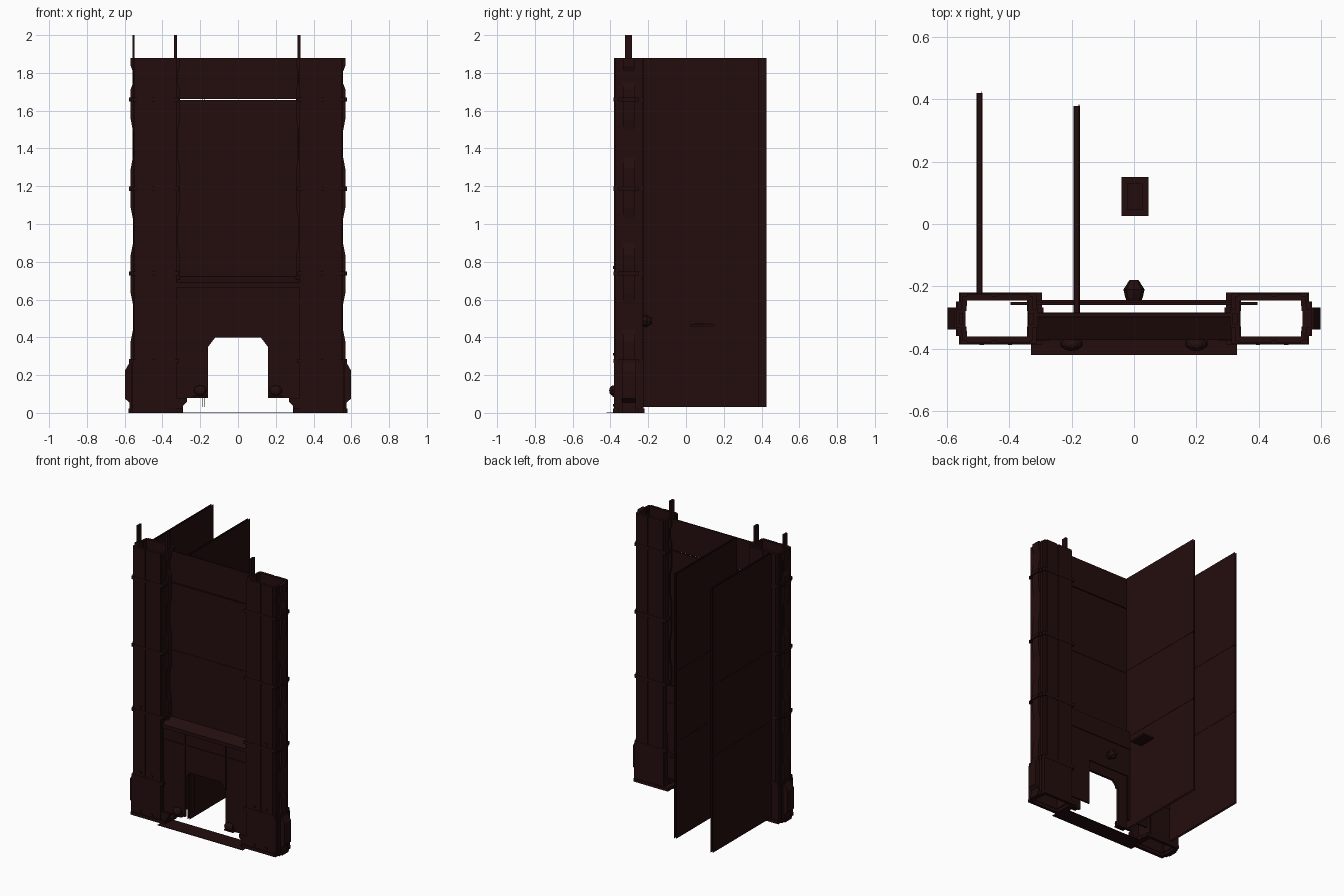
import bpy, bmesh, math

if "Cube" in bpy.data.objects:
    bpy.data.objects.remove(bpy.data.objects["Cube"])

mat = bpy.data.materials.new("dark_oxblood_metal")
mat.diffuse_color = (0.0175, 0.0042, 0.0042, 1)
mat.use_nodes = True
mat.node_tree.nodes["Principled BSDF"].inputs["Base Color"].default_value = mat.diffuse_color


def finish(name, bm, fix=True):
    if fix:
        bmesh.ops.recalc_face_normals(bm, faces=bm.faces[:])
    me = bpy.data.meshes.new(name)
    bm.to_mesh(me)
    bm.free()
    me.materials.append(mat)
    ob = bpy.data.objects.new(name, me)
    bpy.context.scene.collection.objects.link(ob)
    return ob


def box(name, x, y, z):
    bm = bmesh.new()
    bmesh.ops.create_cube(bm, size=1)
    for v in bm.verts:
        v.co = [r[0] + (c + 0.5) * (r[1] - r[0]) for c, r in zip(v.co, (x, y, z))]
    return finish(name, bm)


def prism(name, pts, y0, y1):
    """Extrude an xz profile along y."""
    bm = bmesh.new()
    f = bm.faces.new([bm.verts.new((x, y0, z)) for x, z in pts])
    r = bmesh.ops.extrude_face_region(bm, geom=[f])
    for v in r["geom"]:
        if isinstance(v, bmesh.types.BMVert):
            v.co.y = y1
    return finish(name, bm)


def ring(name, outer, inner, z0, z1):
    """Open tube between an outer and an inner xy outline."""
    bm = bmesh.new()
    loops = [[bm.verts.new((x, y, z)) for x, y in pts]
             for pts, z in ((outer, z0), (outer, z1), (inner, z1), (inner, z0))]
    n = len(outer)
    for a in range(4):
        A, B = loops[a], loops[(a + 1) % 4]
        for i in range(n):
            j = (i + 1) % n
            bm.faces.new((A[i], A[j], B[j], B[i]))
    return finish(name, bm)


YC = -0.303  # centre line of the pillars


def outline(s, x0, x1, hy, step, nose, nw):
    """Rectangle with a stepped nose on the outer and inner side."""
    half = [(x0, -hy), (x1, -hy), (x1, -nw - step), (x1 + nose, -nw - step)]
    half += [(x1 + nose, -nw), (x1 + nose * 2, -nw)]
    pts = half + [(x, -y) for x, y in reversed(half)]
    pts += [(x0, nw), (x0 - nose / 2, nw), (x0 - nose / 2, -nw), (x0, -nw)]
    return [(s * x, YC + y) for x, y in pts]


bands = [0.275, 0.738, 1.187, 1.66]
for s, side in ((-1, "left"), (1, "right")):
    # hollow pillar shaft
    ring(side + "_pillar", outline(s, 0.325, 0.55, 0.072, 0.02, 0.003, 0.03),
         outline(s, 0.34, 0.535, 0.058, 0.015, 0.002, 0.025), 0.02, 1.88)
    # bands and base plinth
    for i, z in enumerate(bands):
        ring(f"{side}_band_{i}", outline(s, 0.312, 0.556, 0.080, 0.02, 0.010, 0.035),
             outline(s, 0.335, 0.54, 0.062, 0.015, 0.002, 0.025), z - 0.011, z + 0.011)
    ring(side + "_base_plate", outline(s, 0.295, 0.56, 0.083, 0.02, 0.010, 0.035),
         outline(s, 0.335, 0.54, 0.062, 0.015, 0.002, 0.025), 0, 0.022)
    ring(side + "_base_collar", outline(s, 0.332, 0.56, 0.078, 0.02, 0.004, 0.035),
         outline(s, 0.342, 0.535, 0.062, 0.015, 0.002, 0.025), 0.022, 0.265)
    # chamfered outer buttress and inner foot
    prism(side + "_buttress", [(s * x, z) for x, z in
          [(0.55, 0.022), (0.575, 0.022), (0.575, 0.055), (0.598, 0.075),
           (0.598, 0.225), (0.575, 0.265), (0.55, 0.265)]], YC - 0.035, YC + 0.035)
    prism(side + "_foot", [(s * x, z) for x, z in
          [(0.34, 0.02), (0.29, 0.02), (0.29, 0.04), (0.27, 0.06), (0.27, 0.08), (0.34, 0.08)]],
          -0.375, -0.34)
    # spines that swell near every band, on both flanks
    tops = bands[1:] + [1.88]
    for i, (a, b) in enumerate(zip(bands, tops)):
        a, b = a + 0.011, b - (0.011 if b < 1.8 else 0)
        c = 0.35 * (b - a)
        for part, xin, xo, xm in (("outer", 0.545, 0.568, 0.556), ("inner", 0.33, 0.308, 0.319)):
            prof = [(xin, a), (xo, a), (xo, a + c * 0.6), (xm, a + c),
                    (xm, b - c), (xo, b - c * 0.6), (xo, b), (xin, b)]
            prism(f"{side}_{part}_spine_{i}", [(s * x, z) for x, z in prof],
                  YC - 0.03, YC + 0.03)
        # raised strips on front and rear faces
        for part, y in (("front", (-0.381, -0.372)), ("rear", (-0.234, -0.225))):
            box(f"{side}_{part}_strip_{i}", sorted((s * 0.335, s * 0.44)), y, (a, b))
            box(f"{side}_{part}_rib_{i}", sorted((s * 0.455, s * 0.535)), y, (a, b))
    # bolts on the pillar front
    for k, (x, z) in enumerate([(0.39, 0.04), (0.48, 0.04), (0.39, 0.31), (0.48, 0.31), (0.48, 0.77)]):
        box(f"{side}_bolt_{k}", sorted((s * x, s * (x + 0.014))), (-0.387, -0.37), (z - 0.007, z + 0.007))
    # jamb trim and seams on the lower panel
    box(side + "_jamb_trim", sorted((s * 0.152, s * 0.163)), (-0.369, -0.36), (0.36, 0.66))
    box(side + "_rear_jamb", sorted((s * 0.16, s * 0.32)), (-0.26, -0.25), (0.08, 0.40))
    # low dome lamp
    bm = bmesh.new()
    bmesh.ops.create_uvsphere(bm, u_segments=10, v_segments=6, radius=1)
    for v in bm.verts:
        v.co = (s * 0.20 + v.co.x * 0.035, -0.385 + v.co.y * 0.022, 0.118 + v.co.z * 0.028)
    finish(side + "_lamp", bm)
    box(side + "_lamp_bracket", sorted((s * 0.165, s * 0.235)), (-0.39, -0.355), (0.085, 0.095))

# upper wall, split by a narrow gap
box("upper_wall_lower", (-0.325, 0.325), (-0.296, -0.286), (0.70, 1.657))
box("upper_wall_top", (-0.325, 0.325), (-0.296, -0.286), (1.663, 1.88))
box("wall_seam", (-0.31, 0.31), (-0.299, -0.283), (1.182, 1.19))

# sloping shelf between upper and lower wall
bm = bmesh.new()
vs = [bm.verts.new((x, y, z)) for x in (-0.33, 0.33)
      for y, z in ((-0.29, 0.725), (-0.372, 0.69), (-0.372, 0.665), (-0.29, 0.665))]
for q in ((0, 1, 2, 3), (7, 6, 5, 4), (0, 4, 5, 1), (1, 5, 6, 2), (2, 6, 7, 3), (3, 7, 4, 0)):
    bm.faces.new([vs[i] for i in q])
finish("sloped_shelf", bm)

# lower panel with the chamfered doorway
half = [(0.33, 0.67), (0.33, 0.08), (0.158, 0.08), (0.158, 0.35), (0.12, 0.40)]
arch = half + [(-x, z) for x, z in reversed(half)]
prism("lower_panel", arch, -0.362, -0.345)
box("lower_panel_rail", (-0.33, 0.33), (-0.368, -0.36), (0.578, 0.588))
box("rear_panel", (-0.395, 0.395), (-0.26, -0.25), (0.40, 0.73))
box("rear_rail", (-0.32, 0.32), (-0.25, -0.244), (0.60, 0.61))
box("threshold_plate", (-0.33, 0.33), (-0.42, -0.30), (0, 0.003))

# thin upright posts
box("left_outer_post", (-0.559, -0.547), (-0.322, -0.285), (1.18, 2.0))
box("left_inner_post", (-0.338, -0.322), (-0.322, -0.285), (1.6, 2.0))
box("right_inner_post", (0.315, 0.331), (-0.322, -0.285), (1.18, 2.0))

# two tall partitions running back, each a pair of thin sheets
for name, x, y0, y1 in (("outer", -0.495, -0.235, 0.42), ("inner", -0.183, -0.285, 0.378)):
    for k, d in ((0, -0.008), (1, 0.006)):
        e = y1 + 0.005 * k
        box(f"{name}_partition_{k}", (x + d, x + d + 0.002), (y0, e), (0.03, 1.88))
    for k, z in enumerate((0.70, 1.195)):
        box(f"{name}_partition_seam_{k}", (x - 0.01, x + 0.01), (y0, y1), (z, z + 0.006))

# faceted knob behind the doorway panel
bm = bmesh.new()
rings = [(-0.25, 0.022), (-0.235, 0.028), (-0.21, 0.034), (-0.18, 0.015)]
loops = [[bm.verts.new((r * math.cos(i * math.pi / 4), y, 0.487 + r * math.sin(i * math.pi / 4)))
          for i in range(8)] for y, r in rings]
for A, B in zip(loops, loops[1:]):
    for i in range(8):
        bm.faces.new((A[i], A[(i + 1) % 8], B[(i + 1) % 8], B[i]))
bm.faces.new(loops[0])
bm.faces.new(loops[-1])
finish("knob", bm)

# floating latch box
box("latch_plate", (-0.04, 0.046), (0.025, 0.15), (0.455, 0.467))
box("latch_raised_face", (-0.022, 0.028), (0.045, 0.13), (0.467, 0.474))
